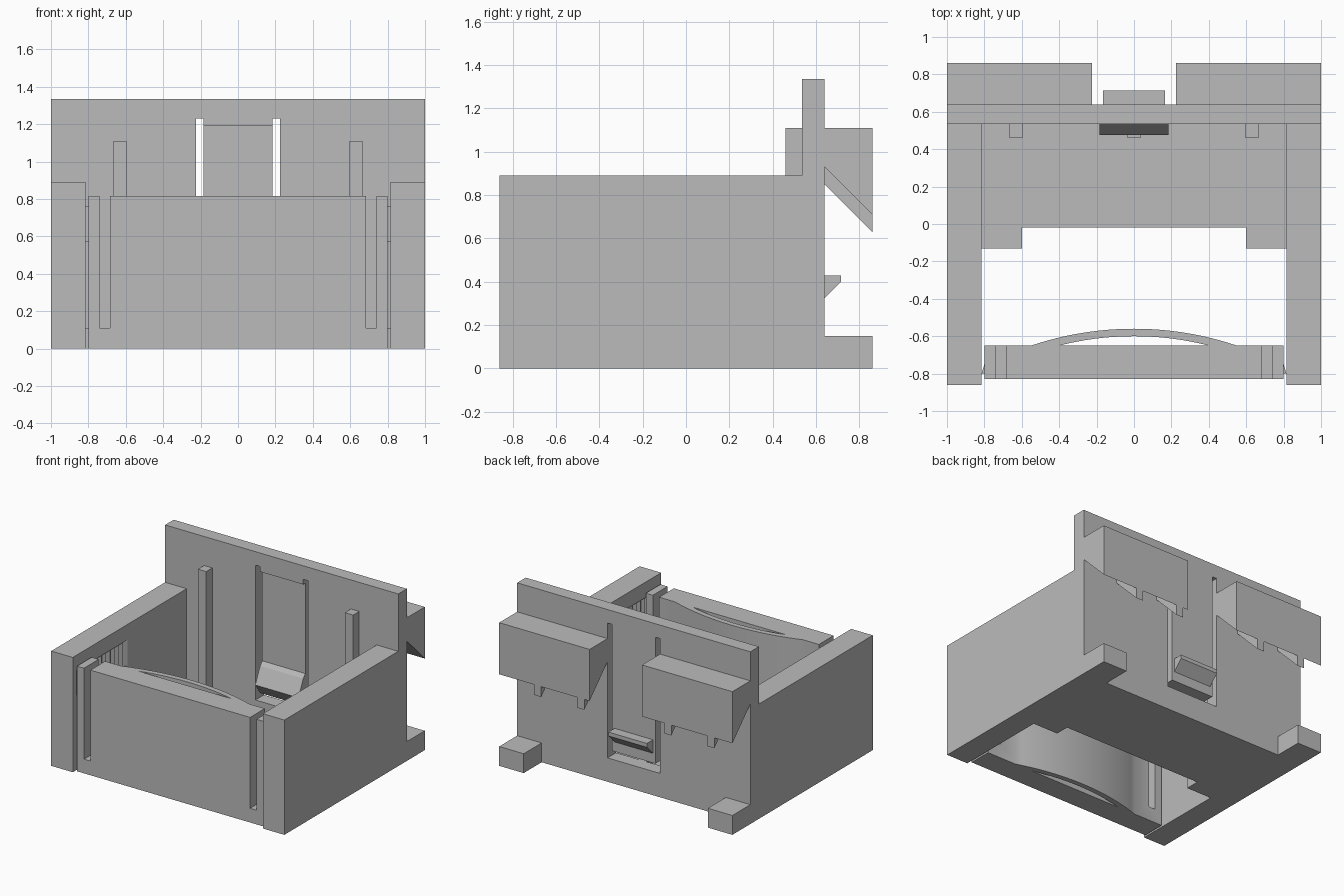
import bpy, bmesh, math
from mathutils import Vector

if "Cube" in bpy.data.objects:
    bpy.data.objects.remove(bpy.data.objects["Cube"])

grey = bpy.data.materials.new("plain grey")
grey.diffuse_color = (0.5, 0.5, 0.5, 1)
grey.use_nodes = True
grey.node_tree.nodes["Principled BSDF"].inputs["Base Color"].default_value = grey.diffuse_color


def prism(name, pts, axis, a, b):
    """Extrude a closed 2D profile along an axis: x uses (y,z), y uses (x,z), z uses (x,y)."""
    def place(p, t):
        return {"x": (t, p[0], p[1]), "y": (p[0], t, p[1]), "z": (p[0], p[1], t)}[axis]
    bm = bmesh.new()
    lo = [bm.verts.new(place(p, a)) for p in pts]
    hi = [bm.verts.new(place(p, b)) for p in pts]
    bm.faces.new(lo)
    bm.faces.new(hi)
    for i in range(len(pts)):
        j = (i + 1) % len(pts)
        bm.faces.new((lo[i], lo[j], hi[j], hi[i]))
    bmesh.ops.recalc_face_normals(bm, faces=bm.faces)
    me = bpy.data.meshes.new(name)
    bm.to_mesh(me)
    bm.free()
    me.materials.append(grey)
    ob = bpy.data.objects.new(name, me)
    bpy.context.collection.objects.link(ob)
    return ob


def box(name, x0, x1, y0, y1, z0, z1):
    x0, x1 = sorted((x0, x1))
    return prism(name, [(x0, y0), (x1, y0), (x1, y1), (x0, y1)], "z", z0, z1)


def cut(ob, cutter):
    m = ob.modifiers.new("cut", "BOOLEAN")
    m.operation, m.object, m.solver = "DIFFERENCE", cutter, "EXACT"
    cutter.hide_render = True
    cutter.hide_set(True)


def arc(half, base, rise, n=24):
    """Points of a shallow arc from +half to -half, bulging towards +y."""
    r = (half * half + rise * rise) / (2 * rise)
    t = math.asin(half / r)
    return [(r * math.sin(t * (1 - 2 * i / n)),
             base + rise - r + r * math.cos(t * (1 - 2 * i / n))) for i in range(n + 1)]


# back wall with an opening for the spring tongue
back = box("back_wall", -1, 1, 0.535, 0.64, 0, 1.335)
cut(back, box("tongue_opening_cutter", -0.225, 0.225, 0.4, 0.8, 0.185, 1.23))

# spring tongue with its front ramp, and the catch behind it
prism("spring_tongue", [(0.535, 1.23), (0.64, 1.23), (0.64, 0.25), (0.535, 0.25), (0.475, 0.335),
                        (0.535, 0.46), (0.56, 0.49), (0.56, 1.19), (0.535, 1.19)], "x", -0.185, 0.185)
prism("tongue_catch", [(0.64, 0.43), (0.715, 0.43), (0.715, 0.40), (0.64, 0.325)],
      "x", -0.165, 0.165)

# floor with a stepped front edge
prism("floor", [(-0.815, 0.535), (-0.815, -0.13), (-0.6, -0.13), (-0.6, -0.02), (0.6, -0.02),
                (0.6, -0.13), (0.815, -0.13), (0.815, 0.535)], "z", 0, 0.11)
box("centre_rib", -0.035, 0.035, 0.46, 0.535, 0.11, 0.185)

for s, side in ((-1, "left"), (1, "right")):
    # side wall with a rack of notches on the inside
    wall = box(side + "_wall", s * 0.815, s, -0.86, 0.535, 0, 0.89)
    rack = [(s * 0.80, -0.82)]
    for i in range(12):
        y = -0.82 + i * 0.052
        rack += [(s * 0.814, y + 0.002), (s * 0.835, y + 0.026)]
    rack += [(s * 0.814, -0.19), (s * 0.80, -0.19)]
    cut(wall, prism(side + "_rack_cutter", rack, "z", 0.57, 0.77))
    # rib on the back wall, foot and hood behind it
    box(side + "_back_rib", s * 0.595, s * 0.665, 0.46, 0.535, 0.11, 1.11)
    box(side + "_foot", s * 0.79, s, 0.64, 0.86, 0, 0.15)
    prism(side + "_hood", [(0.64, 1.11), (0.86, 1.11), (0.86, 0.71), (0.64, 0.93)],
          "x", s * 0.225, s)
    # nub on the end of the front panel
    prism(side + "_panel_nub", [(s * 0.80, -0.80), (s * 0.815, -0.80), (s * 0.80, -0.75)],
          "z", 0.57, 0.76)

# teeth under the hoods
for i, x in enumerate((0.27, 0.64, -0.476, -0.845)):
    prism("hood_tooth_%d" % (i + 1), [(0.64, 0.93), (0.86, 0.71), (0.86, 0.63), (0.64, 0.85)],
          "x", x, x + 0.06)

# front panel: curved inner bulge, lens-shaped hole and two side slits
panel = prism("front_panel", [(-0.8, -0.65), (-0.8, -0.83), (0.8, -0.83), (0.8, -0.65)]
              + arc(0.55, -0.65, 0.09), "z", 0, 0.815)
cut(panel, prism("lens_hole_cutter", arc(0.4, -0.65, 0.05), "z", -0.1, 1))
for s, side in ((-1, "left"), (1, "right")):
    cut(panel, box(side + "_slit_cutter", s * 0.685, s * 0.74, -0.9, -0.6, 0.11, 1))
bpy.context.view_layer.objects.active = panel
panel.select_set(True)
bpy.ops.object.shade_smooth_by_angle(angle=math.radians(20))
